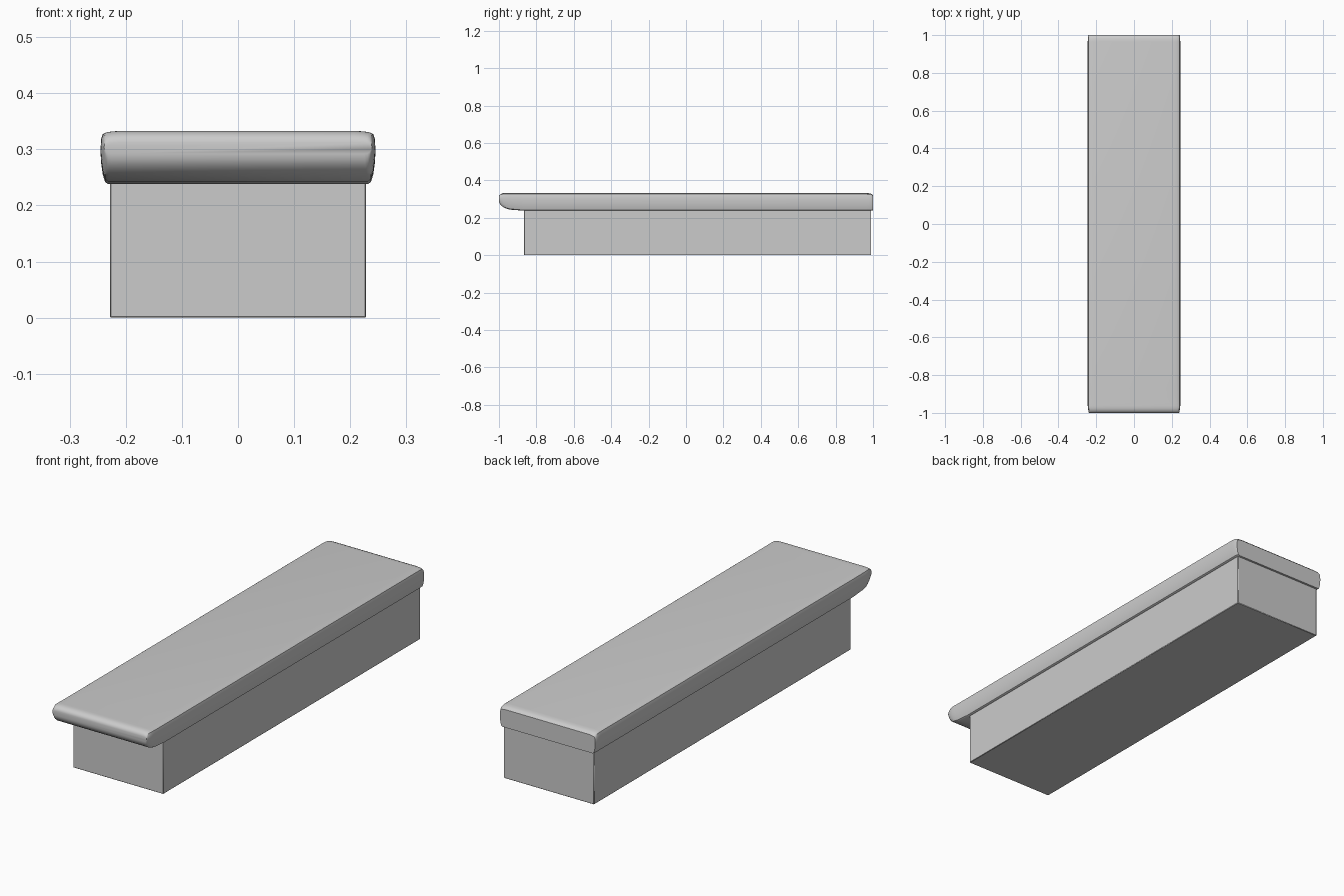
import bpy, bmesh, math

cube = bpy.data.objects.get("Cube")
if cube:
    bpy.data.objects.remove(cube, do_unlink=True)

grey = bpy.data.materials.new("plain_grey")
grey.use_nodes = True
colour = (0.6, 0.6, 0.6, 1)
grey.diffuse_color = colour
grey.node_tree.nodes["Principled BSDF"].inputs["Base Color"].default_value = colour


def add_object(name, bm):
    bmesh.ops.recalc_face_normals(bm, faces=bm.faces)
    mesh = bpy.data.meshes.new(name)
    bm.to_mesh(mesh)
    bm.free()
    mesh.materials.append(grey)
    obj = bpy.data.objects.new(name, mesh)
    bpy.context.collection.objects.link(obj)
    bpy.ops.object.select_all(action="DESELECT")
    obj.select_set(True)
    bpy.context.view_layer.objects.active = obj
    bpy.ops.object.shade_smooth_by_angle(angle=math.radians(40))
    return obj


# Block under the tread, with finely broken edges
bm = bmesh.new()
bmesh.ops.create_cube(bm, size=1)
for v in bm.verts:
    v.co.x *= 0.456
    v.co.y = 0.99 if v.co.y > 0 else -0.865
    v.co.z = 0.24 if v.co.z > 0 else 0
bmesh.ops.bevel(bm, geom=bm.edges[:], offset=0.002, segments=1, affect="EDGES")
add_object("step_block", bm)

# Tread: one softly bulging cross-section lofted from nose to back
half = [(0.231, 0), (0.237, 0.04), (0.241, 0.18), (0.244, 0.4), (0.245, 0.6),
        (0.244, 0.82), (0.241, 0.93), (0.235, 0.965), (0.226, 0.985), (0.21, 1)]
section = half + [(-x, t) for x, t in reversed(half)]
BOTTOM, TOP = 0.238, 0.333

# Stations: y, bottom height, top height, width factor
stations = [(-1, 0.292, 0.312, 0.975)]
for i in range(1, 9):  # rounded nose, long below and tight above
    a = math.pi / 2 * i / 8
    y = -1 + 0.085 * (1 - math.cos(a))
    top_step = min(1, (y + 1) / 0.03)
    top = 0.312 + 0.021 * math.sqrt(1 - (1 - top_step) ** 2)
    stations.append((y, 0.292 - 0.05 * math.sin(a), top, 0.975 + 0.025 * top_step))
stations += [(-0.87, BOTTOM, TOP, 1), (0.965, BOTTOM, TOP, 1),
             (0.982, BOTTOM, 0.331, 0.998), (0.993, BOTTOM, 0.327, 0.993),
             (1, BOTTOM, 0.32, 0.985)]

bm = bmesh.new()
rings = [[bm.verts.new((x * w, y, low + t * (high - low))) for x, t in section]
         for y, low, high, w in stations]
n = len(section)
for a, b in zip(rings, rings[1:]):
    for i in range(n):
        j = (i + 1) % n
        bm.faces.new((a[i], a[j], b[j], b[i]))
bm.faces.new(rings[0])
bm.faces.new(rings[-1])
add_object("tread", bm)
